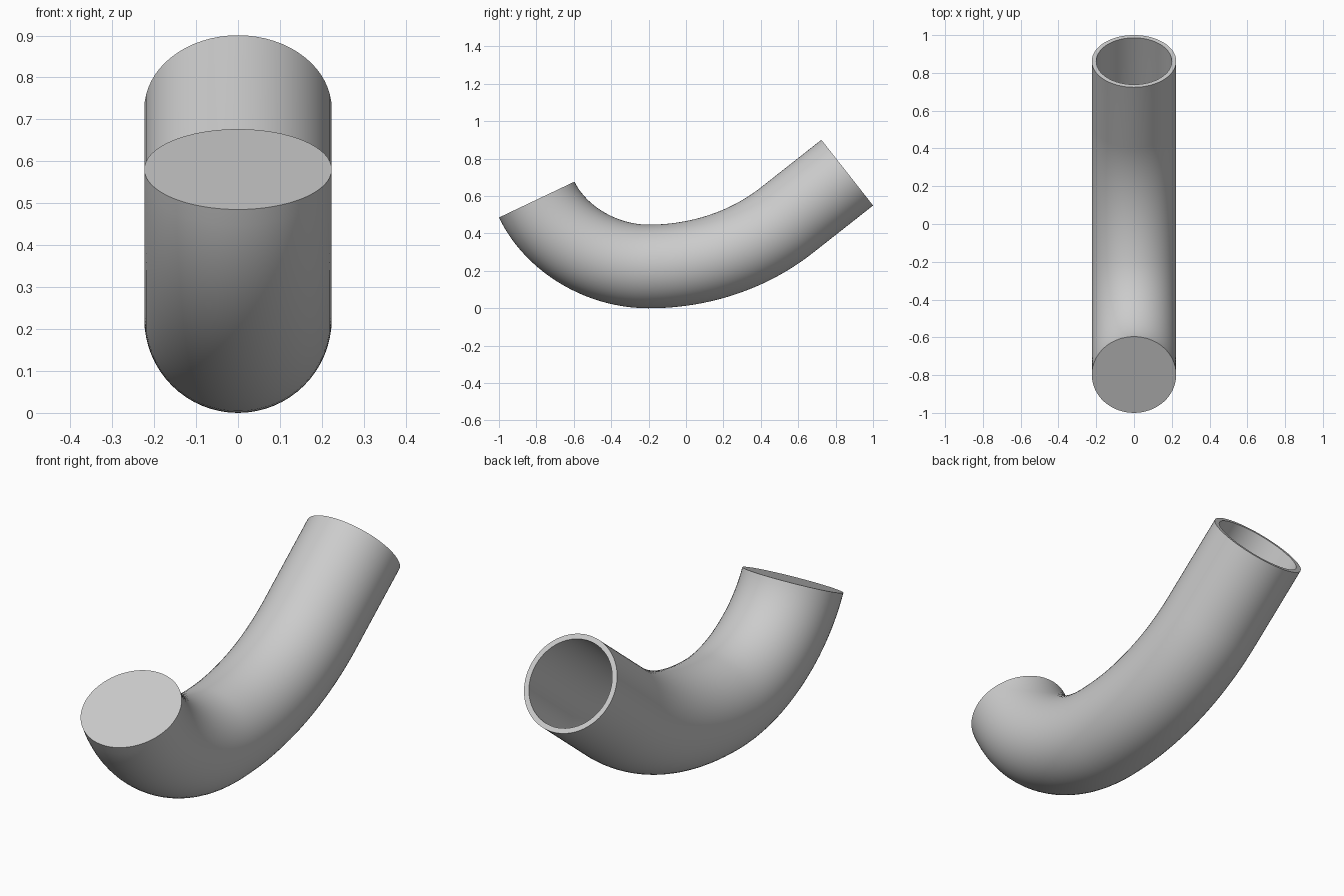
import bpy, bmesh, math
from mathutils import Vector
from mathutils.geometry import interpolate_bezier

if "Cube" in bpy.data.objects:
    bpy.data.objects.remove(bpy.data.objects["Cube"])

R_OUT, R_IN, SIDES = 0.2235, 0.2, 64


def direction(deg):
    return Vector((0, math.cos(math.radians(deg)), math.sin(math.radians(deg))))


# Centre line: tight bend, wide bend, then a straight run to the open end
t0, t1, t2 = direction(-64.6), direction(0), direction(38.2)
closed_end = Vector((0, -0.798, 0.581))
low_point = Vector((0, -0.2, R_OUT))
open_end = Vector((0, 0.862, 0.725))
straight_start = open_end - t2 * 0.41

path = interpolate_bezier(closed_end, closed_end + t0 * 0.225,
                          low_point - t1 * 0.26, low_point, 24)
path += interpolate_bezier(low_point, low_point + t1 * 0.267,
                           straight_start - t2 * 0.267, straight_start, 24)[1:]
path.append(open_end)
tangents = [(path[min(i + 1, len(path) - 1)] - path[max(i - 1, 0)]).normalized()
            for i in range(len(path))]
tangents[0], tangents[-2], tangents[-1] = t0, t2, t2

bm = bmesh.new()


def ring(centre, tangent, radius):
    side = Vector((1, 0, 0))
    up = side.cross(tangent)
    return [bm.verts.new(centre + radius * (side * math.cos(a) + up * math.sin(a)))
            for a in (2 * math.pi * k / SIDES for k in range(SIDES))]


def bridge(a, b):
    for k in range(SIDES):
        n = (k + 1) % SIDES
        bm.faces.new((a[k], a[n], b[n], b[k]))


# Outer skin, rim at the open end, inner skin stopping behind the end cap
outer = [ring(p, t, R_OUT) for p, t in zip(path, tangents)]
path[0] = path[0] + t0 * (R_OUT - R_IN)
inner = [ring(p, t, R_IN) for p, t in zip(path, tangents)]
rings = outer + inner[::-1]
for a, b in zip(rings, rings[1:]):
    bridge(a, b)

# Flat end cap, outside and inside
bm.faces.new(outer[0])
bm.faces.new(inner[0])
bmesh.ops.recalc_face_normals(bm, faces=bm.faces)

mesh = bpy.data.meshes.new("bent_pipe")
bm.to_mesh(mesh)
bm.free()
pipe = bpy.data.objects.new("bent_pipe", mesh)
bpy.context.collection.objects.link(pipe)
bpy.context.view_layer.objects.active = pipe
pipe.select_set(True)
bpy.ops.object.shade_smooth_by_angle(angle=math.radians(35))
